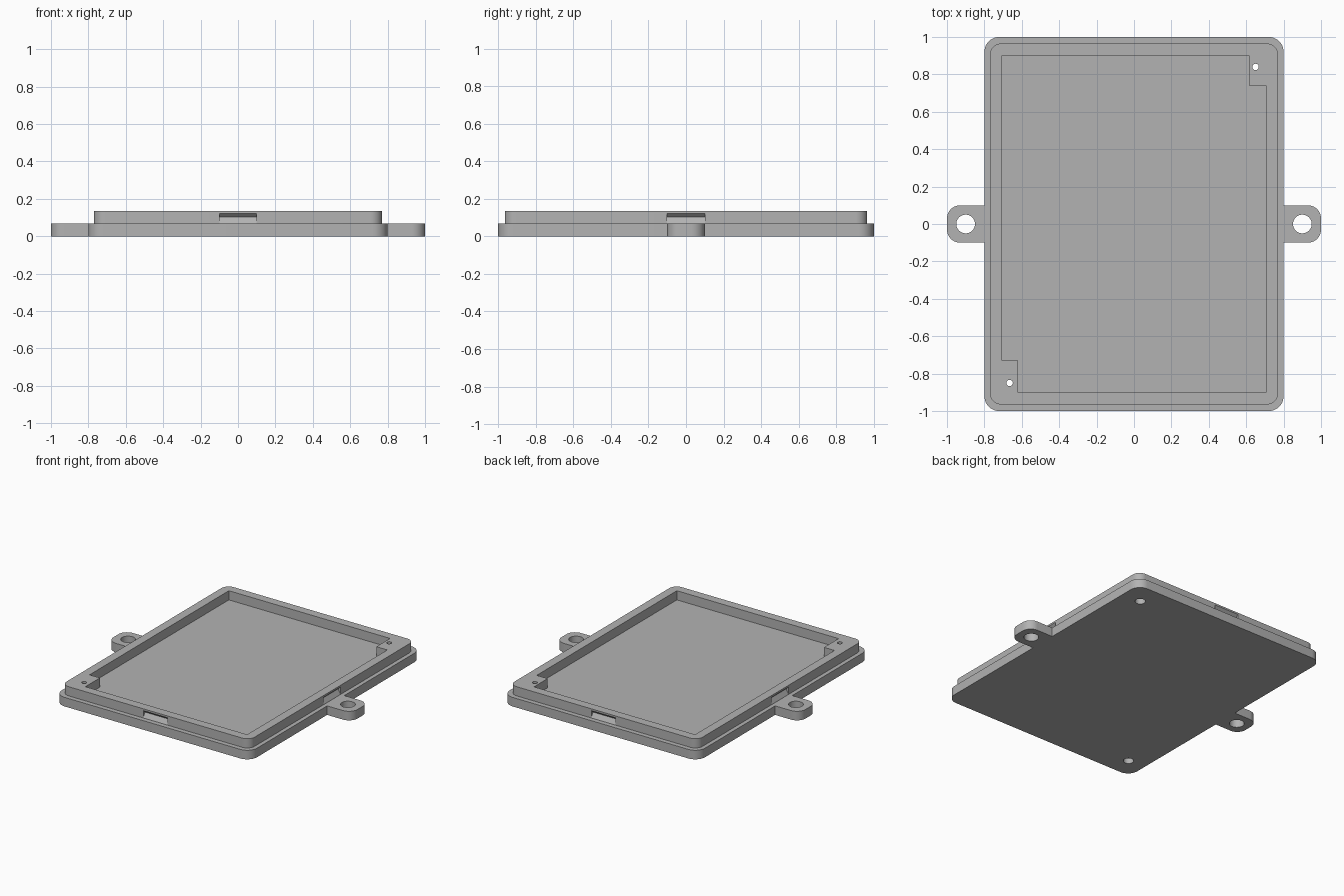
import bpy, bmesh, math

if "Cube" in bpy.data.objects:
    bpy.data.objects.remove(bpy.data.objects["Cube"], do_unlink=True)

BASE_H, TOP_H = 0.067, 0.135

grey = bpy.data.materials.new("plain_grey")
grey.use_nodes = True
colour = (0.45, 0.45, 0.45, 1)
grey.diffuse_color = colour
grey.node_tree.nodes["Principled BSDF"].inputs["Base Color"].default_value = colour


def prism(name, loop, direction):
    """Closed solid from a flat loop of points swept along a direction."""
    bm = bmesh.new()
    face = bm.faces.new([bm.verts.new(p) for p in loop])
    new = bmesh.ops.extrude_face_region(bm, geom=[face])["geom"]
    bmesh.ops.translate(bm, vec=direction, verts=[g for g in new if isinstance(g, bmesh.types.BMVert)])
    bmesh.ops.recalc_face_normals(bm, faces=bm.faces)
    mesh = bpy.data.meshes.new(name)
    bm.to_mesh(mesh)
    bm.free()
    mesh.materials.append(grey)
    obj = bpy.data.objects.new(name, mesh)
    bpy.context.collection.objects.link(obj)
    return obj


def slab(name, x0, x1, y0, y1, z0, z1, radius=0, steps=10):
    """Upright block, with rounded vertical corners if a radius is given."""
    loop = []
    corners = [(x1, y1, -1, -1), (x0, y1, 1, -1), (x0, y0, 1, 1), (x1, y0, -1, 1)]
    for q, (x, y, sx, sy) in enumerate(corners):
        for i in range(steps + 1 if radius else 1):
            a = math.pi / 2 * (q + i / steps)
            loop.append((x + radius * (sx + math.cos(a)), y + radius * (sy + math.sin(a)), z0))
    return prism(name, loop, (0, 0, z1 - z0))


def cylinder(name, x, y, r, z0, z1, sides=40):
    angles = [math.tau * i / sides for i in range(sides)]
    return prism(name, [(x + r * math.cos(a), y + r * math.sin(a), z0) for a in angles], (0, 0, z1 - z0))


def combine(target, other, operation):
    """Apply a boolean and discard the second solid."""
    mod = target.modifiers.new(operation, 'BOOLEAN')
    mod.operation, mod.solver, mod.object = operation, 'EXACT', other
    other.hide_render = True
    bpy.context.view_layer.objects.active = target
    bpy.ops.object.modifier_apply(modifier=mod.name)
    bpy.data.objects.remove(other, do_unlink=True)


# Base plate with a mounting ear on each side
body = slab("lid_body", -0.8, 0.8, -1, 1, 0, BASE_H, 0.08)
for s in (-1, 1):
    xs = sorted((s * 0.7, s))
    combine(body, slab("mounting_ear", *xs, -0.1, 0.1, 0, BASE_H, 0.07), 'UNION')
    combine(body, cylinder("ear_hole", s * 0.9, 0, 0.05, -0.1, 0.2), 'DIFFERENCE')

# Raised rim: rounded block hollowed by the pocket, which skips two corner bosses
rim = slab("rim", -0.77, 0.77, -0.965, 0.965, BASE_H, TOP_H, 0.06)
px, py = 0.705, 0.9
pocket = [(-0.62, -py), (px, -py), (px, 0.74), (0.615, 0.74),
          (0.615, py), (-px, py), (-px, -0.73), (-0.62, -0.73)]
combine(rim, prism("pocket", [(x, y, 0) for x, y in pocket], (0, 0, 0.3)), 'DIFFERENCE')

# Snap grooves: a shallow V in the middle of each rim side
groove = [(0.03, BASE_H + 0.002), (0, BASE_H + 0.002), (-0.02, 0.103), (0, 0.122), (0.03, 0.122)]
for s in (-1, 1):
    side = [(s * (0.77 + d), -0.1, z) for d, z in groove]
    end = [(-0.1, s * (0.965 + d), z) for d, z in groove]
    combine(rim, prism("side_groove", side, (0, 0.2, 0)), 'DIFFERENCE')
    combine(rim, prism("end_groove", end, (0.2, 0, 0)), 'DIFFERENCE')

combine(body, rim, 'UNION')

# Screw holes through the bosses, counterbored from below
for x, y in ((0.65, 0.84), (-0.665, -0.85)):
    combine(body, cylinder("screw_hole", x, y, 0.017, -0.1, 0.3, 24), 'DIFFERENCE')
    combine(body, cylinder("screw_head_recess", x, y, 0.035, -0.1, 0.04, 24), 'DIFFERENCE')

# Smooth the rounded corners and holes only
bpy.ops.object.select_all(action='DESELECT')
body.select_set(True)
bpy.context.view_layer.objects.active = body
bpy.ops.object.shade_smooth_by_angle(angle=math.radians(30))
